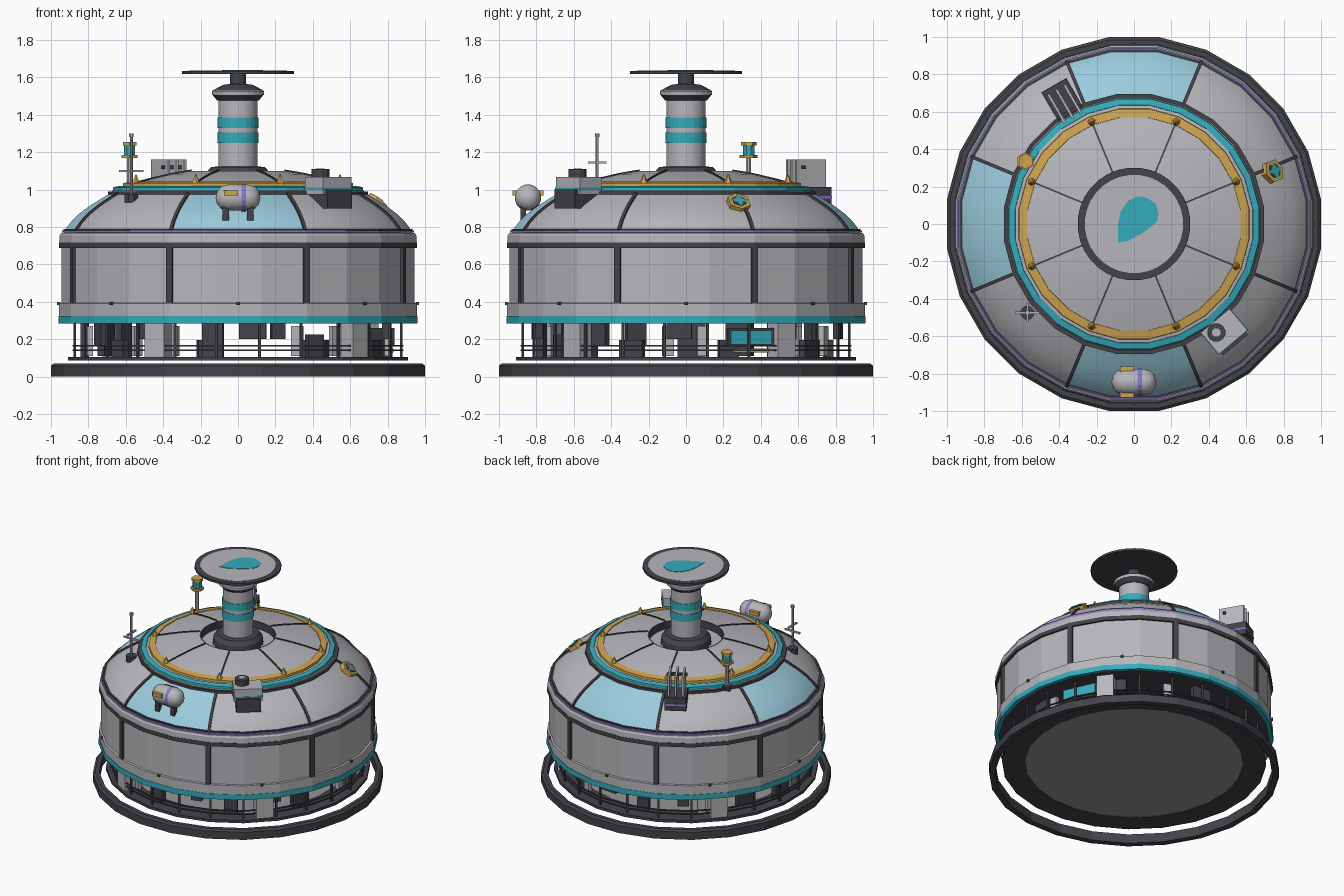
import bpy, bmesh, math, random
from math import cos, sin, radians
from mathutils import Vector, Matrix

random.seed(4)
if "Cube" in bpy.data.objects:
    bpy.data.objects.remove(bpy.data.objects["Cube"])


def material(name, rgb):
    m = bpy.data.materials.new(name)
    m.use_nodes = True
    m.diffuse_color = (*rgb, 1)
    m.node_tree.nodes["Principled BSDF"].inputs["Base Color"].default_value = (*rgb, 1)
    return m


light = material("light_grey", (.47, .47, .5))
dark = material("charcoal", (.055, .055, .068))
teal = material("teal", (.035, .41, .5))
gold = material("gold", (.62, .37, .08))
purple = material("purple", (.25, .18, .62))
glass = material("sky_glass", (.33, .6, .72))
floor_grey = material("floor_grey", (.3, .3, .31))


def finish(name, bm, mats, smooth=False):
    me = bpy.data.meshes.new(name)
    for f in bm.faces:
        f.smooth = smooth
    bm.to_mesh(me)
    bm.free()
    for m in mats:
        me.materials.append(m)
    ob = bpy.data.objects.new(name, me)
    bpy.context.collection.objects.link(ob)
    return ob


def lathe(name, profile, mat, n=24, closed=False, smooth=False, at=(0, 0, 0), rule=None, extra=()):
    """Revolve a radius/height profile; radii are measured to the flats."""
    bm = bmesh.new()
    k = 1 / cos(math.pi / n)
    rings = [[bm.verts.new((r * k * cos(a), r * k * sin(a), z))
              for a in [math.tau * (i + .5) / n for i in range(n)]] for r, z in profile]
    pairs = list(zip(rings, rings[1:])) + ([(rings[-1], rings[0])] if closed else [])
    for lo, hi in pairs:
        for i in range(n):
            j = (i + 1) % n
            f = bm.faces.new((lo[i], lo[j], hi[j], hi[i]))
            if rule:
                f.material_index = rule(f.calc_center_median())
    bmesh.ops.remove_doubles(bm, verts=bm.verts, dist=1e-5)
    ob = finish(name, bm, [mat, *extra], smooth)
    ob.location = at
    return ob


def ring(name, r0, r1, z0, z1, mat):
    return lathe(name, [(r0, z0), (r1, z0), (r1, z1), (r0, z1)], mat, closed=True)


def drum(name, r, z0, z1, mat, n=24, at=(0, 0, 0), r1=None):
    r1 = r if r1 is None else r1
    return lathe(name, [(0, z0), (r, z0), (r1, z1), (0, z1)], mat, n, at=at)


def box(name, size, loc, mat, turn=0):
    bm = bmesh.new()
    bmesh.ops.create_cube(bm, size=1, matrix=Matrix.Diagonal((*size, 1)))
    ob = finish(name, bm, [mat])
    ob.location = loc
    ob.rotation_euler.z = radians(turn)
    return ob


def polar(r, deg, z):
    return Vector((r * cos(radians(deg)), r * sin(radians(deg)), z))


def polar_box(name, size, r, deg, z, mat):
    return box(name, size, polar(r, deg, z), mat, deg)


def rib(name, profile, deg, width):
    """Dark seam strip laid on a dome profile."""
    bm = bmesh.new()
    rows = [[bm.verts.new((r, s * width / 2, z)) for s in (-1, 1)] for r, z in profile]
    for a, b in zip(rows, rows[1:]):
        bm.faces.new((a[0], a[1], b[1], b[0]))
    ob = finish(name, bm, [dark])
    ob.rotation_euler.z = radians(deg)
    mod = ob.modifiers.new("thickness", "SOLIDIFY")
    mod.thickness, mod.offset = .014, 0


SEAMS = [22.5 + 45 * i for i in range(8)]

# Base ring and floor
lathe("base_ring", [(.955, 0), (1, 0), (1, .058), (.985, .07), (.955, .07)], dark, closed=True)
drum("floor_plate", .75, .088, .1, floor_grey)
ring("floor_rim", .75, .91, .085, .105, dark)

# Open ground level: rails, posts, columns, cabinets
for z in (.14, .165):
    ring("guard_rail", .875, .885, z - .004, z + .004, dark)
for i in range(24):
    polar_box("rail_post", (.012, .014, .19), .88, i * 15 + 7.5, .195, dark)
for a in (-43, 37, 140, 240):
    polar_box("support_column", (.09, .12, .2), .85, a, .19, light)
for i in range(18):
    a = i * 20 + random.uniform(-5, 5)
    h = random.choice((.09, .12, .18))
    w = random.uniform(.07, .16)
    z = .105 + h / 2 if i % 2 else .29 - h / 2
    polar_box("cabinet", (.04, w, h), random.uniform(.76, .83), a, z, dark)
    if i % 3 == 0:
        polar_box("side_panel", (.03, .06, .16), .8, a + 9, .19, light)
polar_box("screen_frame", (.03, .27, .1), .84, 24, .21, dark)
polar_box("wall_screen", (.01, .24, .075), .858, 24, .21, teal)
polar_box("screen_shelf", (.03, .2, .02), .85, 24, .14, gold)
drum("ceiling", .93, .3, .31, dark)

# Skirt and upper wall
ring("skirt_trim", .93, .96, .285, .325, teal)
lathe("skirt", [(.93, .325), (.957, .325), (.957, .392), (.94, .395)], light)
lathe("wall", [(.943, .39), (.943, .69)], light)
for a in SEAMS:
    polar_box("wall_pillar", (.02, .036, .3), .955, a, .54, dark)
    polar_box("skirt_bolt", (.014, .02, .016), .96, a + 22.5, .39, dark)
ring("wall_cap", .92, .957, .687, .717, dark)
lathe("cornice", [(.955, .717), (.953, .755), (.945, .768), (.92, .77)], light)
ring("cornice_stripe", .91, .94, .77, .782, purple)

# Lower dome with three glazed panels
dome = [(.928, .78), (.895, .825), (.85, .87), (.79, .915), (.73, .952), (.68, .982)]


def glazed(c):
    a = math.degrees(math.atan2(c.y, c.x))
    return int(min(abs(a - 90), abs(a + 90), 180 - abs(a)) < 22.5)


lathe("lower_dome", dome, light, smooth=True, rule=glazed, extra=[glass])
for a in SEAMS:
    rib("dome_rib", [(r / cos(radians(7.5)) + .002, z + .002) for r, z in dome], a, .018)
ring("dome_foot", .915, .934, .778, .79, dark)
ring("dome_head", .672, .695, .972, .99, dark)

# Stepped collar and upper dome
lathe("collar_band", [(.68, .985), (.665, 1.0), (.63, 1.015), (.6, 1.02)], light)
lathe("teal_band", [(.67, .995), (.668, 1.012), (.635, 1.02), (.63, 1.0)], teal)
lathe("gold_band", [(.617, 1.01), (.615, 1.034), (.57, 1.042), (.565, 1.02)], gold)
cap = [(.572, 1.036), (.48, 1.06), (.38, 1.082), (.265, 1.1)]
lathe("upper_dome", cap, light, smooth=True)
lathe("dome_opening", [(.265, 1.1), (.255, 1.1), (.255, 1.04)], dark)
drum("opening_floor", .256, 1.035, 1.045, light)
for a in SEAMS:
    rib("upper_rib", [(r + .004, z) for r, z in cap], a, .009)
    drum("gold_stud", .02, 0, .045, gold, 6, polar(.59, a, 1.035), .003)

# Central tower
lathe("tower_foot", [(.175, 1.04), (.17, 1.09), (.145, 1.12), (.1, 1.125)], dark)
lathe("tower", [(.105, 1.1), (.105, 1.48)], light, smooth=True)
for z in (1.25, 1.33):
    ring("tower_band", .1, .11, z, z + .056, teal)
lathe("tower_flare", [(.1, 1.475), (.11, 1.475), (.138, 1.508)], dark)
lathe("tower_rim", [(.138, 1.505), (.14, 1.525), (.13, 1.532)], light)
lathe("tower_cap", [(.135, 1.53), (.08, 1.56), (.042, 1.565), (.042, 1.62)], dark)
drum("dish", .3, 1.618, 1.634, dark, 32)
drum("dish_face", .262, 1.632, 1.636, light, 32)
# Leaf-shaped emblem plate: a round end drawn out to a point
bm = bmesh.new()
leaf = [(-.085, -.1), (-.03, -.09), (.06, -.04), (.12, .01), (.133, .055), (.115, .11),
        (.07, .14), (.02, .148), (-.03, .125), (-.07, .07), (-.085, 0)]
top = bm.faces.new([bm.verts.new((x, y, 1.635)) for x, y in leaf])
up = bmesh.ops.extrude_face_region(bm, geom=[top])
bmesh.ops.translate(bm, vec=(0, 0, .004), verts=[v for v in up["geom"] if isinstance(v, bmesh.types.BMVert)])
finish("dish_leaf", bm, [teal])

# Storage tank on the front glass
tank = lathe("tank", [(0, -.12), (.035, -.112), (.06, -.09), (.07, -.055),
                      (.07, .055), (.06, .09), (.035, .112), (0, .12)], light, 16, smooth=True)
band = lathe("tank_band", [(.073, .02), (.073, .044)], purple, 16)
for ob in (tank, band):
    ob.location = (0, -.845, .957)
    ob.rotation_euler.y = radians(90)
box("tank_bracket", (.075, .165, .028), (-.038, -.845, .982), gold)
for x in (-.065, .065):
    for y in (-.87, -.81):
        box("tank_leg", (.035, .03, .1), (x, y, .878), dark)

# Ventilation unit
polar_box("vent_base", (.17, .17, .1), .76, -50, .95, dark)
polar_box("vent_body", (.15, .2, .095), .75, -50, 1.02, light)
polar_box("vent_stripe", (.156, .206, .012), .75, -50, 1.005, teal)
drum("vent_fan", .048, 1.065, 1.11, dark, 12, (.44, -.58, 0))
drum("vent_hub", .022, 1.11, 1.114, light, 8, (.44, -.58, 0))

# Hexagonal beacon with star
tilt = Vector((.62, .24, .75)).to_track_quat("Z", "Y")
spot = Vector((.74, .28, .925))
hexa = drum("beacon_hex", .056, -.02, .02, gold, 6)
hub = drum("beacon_core", .036, .02, .023, dark, 6)
bm = bmesh.new()
bm.faces.new([bm.verts.new((r * cos(i * math.pi / 4), r * sin(i * math.pi / 4), .026))
              for i, r in enumerate((.055, .02) * 4)])
star = finish("beacon_star", bm, [teal])
for ob in (hexa, hub, star):
    ob.location = spot
    ob.rotation_mode = "QUATERNION"
    ob.rotation_quaternion = tilt

# Antenna mast
mast = (-.57, -.475, 0)
drum("mast_foot", .036, .93, .975, dark, 8, mast)
drum("mast_pole", .008, .96, 1.28, light, 8, mast)
drum("mast_tip", .012, 1.28, 1.3, light, 8, mast)
box("mast_arm", (.13, .012, .012), (-.57, -.475, 1.1), light)
box("mast_cross_arm", (.012, .1, .012), (-.57, -.475, 1.145), light)

# Signal lantern
lamp = (-.58, .335, 0)
drum("lantern_foot", .035, .96, 1.0, dark, 8, lamp)
drum("lantern_post", .013, .98, 1.18, light, 8, lamp)
drum("lantern_seat", .042, 1.168, 1.184, gold, 6, lamp)
drum("lantern_glass", .03, 1.184, 1.235, teal, 8, lamp)
drum("lantern_lid", .036, 1.235, 1.255, gold, 6, lamp)

# Radiator rack
polar_box("rack_base", (.18, .15, .1), .765, 120, .965, dark)
polar_box("rack_stripe", (.184, .154, .014), .765, 120, .96, purple)
side = polar(1, 210, 0)
for s in (-.05, 0, .05):
    box("radiator_fin", (.18, .014, .16), polar(.74, 120, 1.08) + side * s, light, 120)
polar_box("rack_bar", (.02, .14, .02), .69, 120, 1.12, dark)
